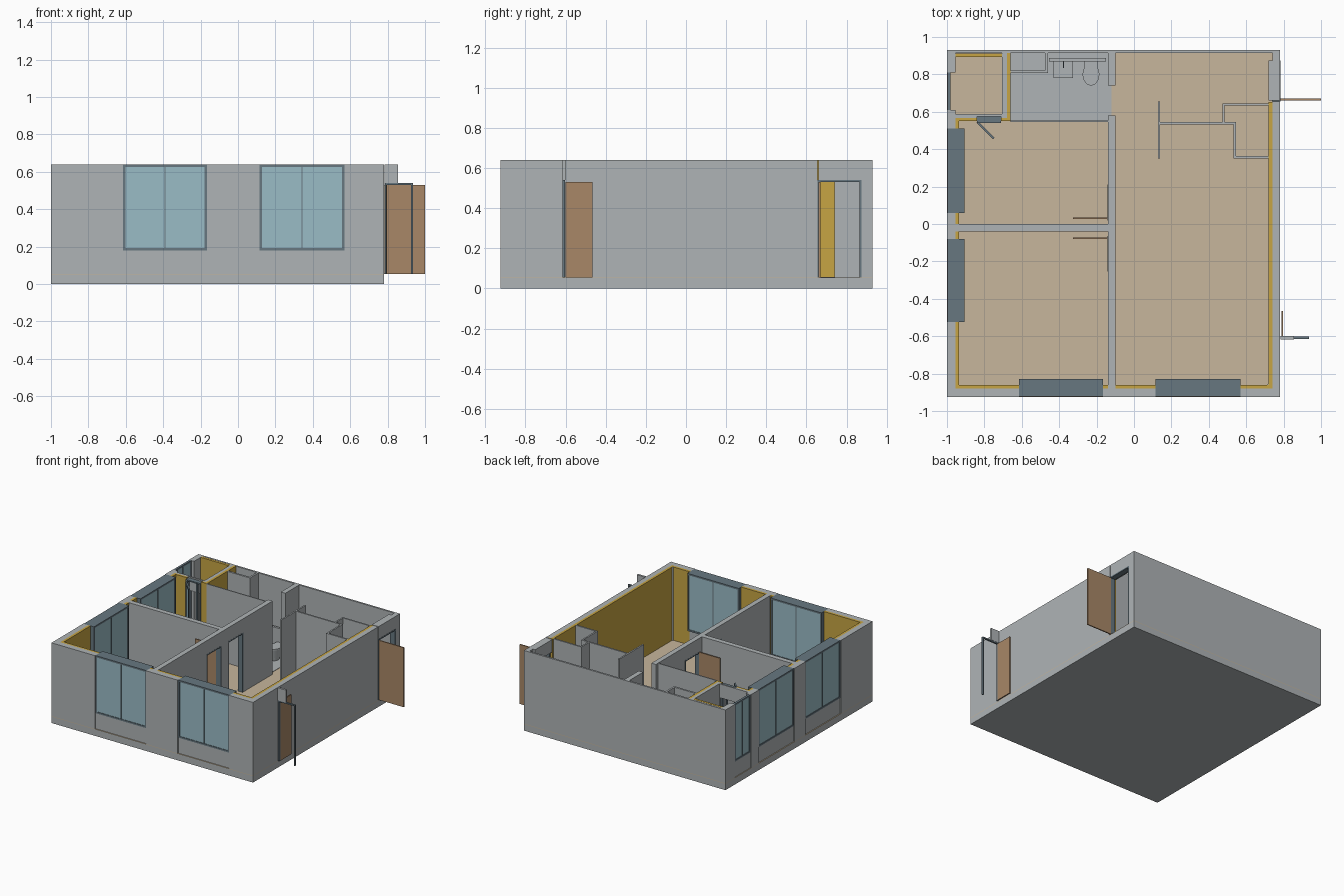
import bpy, bmesh, math
from mathutils import Matrix, Vector

if "Cube" in bpy.data.objects:
    bpy.data.objects.remove(bpy.data.objects["Cube"])

F, DOOR, SILL, TOP = 0.055, 0.53, 0.18, 0.64   # floor, door head, window sill, wall top


def material(name, rgb):
    m = bpy.data.materials.new(name)
    lin = [((c / 255 + 0.055) / 1.055) ** 2.4 for c in rgb]
    m.diffuse_color = (*lin, 1)
    m.use_nodes = True
    m.node_tree.nodes["Principled BSDF"].inputs["Base Color"].default_value = m.diffuse_color
    return m


WALL = material("wall_grey", (175, 180, 182))
FLOOR = material("floor_tan", (199, 182, 156))
GOLD = material("lining_gold", (199, 165, 68))
FRAME = material("frame_slate", (103, 119, 128))
GLASS = material("glass_blue", (154, 188, 198))
WOOD = material("door_brown", (168, 135, 103))


def finish(name, bm, mat):
    me = bpy.data.meshes.new(name)
    bm.to_mesh(me)
    bm.free()
    me.materials.append(mat)
    ob = bpy.data.objects.new(name, me)
    bpy.context.collection.objects.link(ob)
    return ob


def boxes(name, mat, items):
    """One object from boxes given as (x0, x1, y0, y1[, z0, z1])."""
    bm = bmesh.new()
    for it in items:
        x0, x1, y0, y1 = it[:4]
        z0, z1 = it[4:] if len(it) > 4 else (F, TOP)
        m = Matrix.Translation(((x0 + x1) / 2, (y0 + y1) / 2, (z0 + z1) / 2)) \
            @ Matrix.Diagonal((x1 - x0, y1 - y0, z1 - z0, 1))
        bmesh.ops.create_cube(bm, size=1, matrix=m)
    return finish(name, bm, mat)


def run(axis, a, b, c0, c1, z0=F, z1=TOP):
    """Box running from a to b along the axis, c0 to c1 across it."""
    return (a, b, c0, c1, z0, z1) if axis == "x" else (c0, c1, a, b, z0, z1)


def pieces(axis, a, b, c0, c1, gaps):
    """Wall stretches left between the gaps."""
    out = []
    for g0, g1 in list(gaps) + [(b, b)]:
        if g0 - a > 0.001:
            out.append(run(axis, a, g0, c0, c1))
        a = g1
    return out


def window(name, axis, a, b, c0, c1):
    """Deep framed window with two panes, glazed on both sides."""
    t, mid = 0.013, (a + b) / 2
    boxes(name + "_frame", FRAME, [
        run(axis, a, a + t, c0, c1, SILL, TOP), run(axis, b - t, b, c0, c1, SILL, TOP),
        run(axis, a + t, b - t, c0, c1, SILL, SILL + t),
        run(axis, a + t, b - t, c0, c1, TOP - t, TOP),
        run(axis, mid - 0.003, mid + 0.003, c0, c1, SILL + t, TOP - t)])
    boxes(name + "_glass", GLASS, [
        run(axis, a + t, b - t, c0 + 0.004, c1 - 0.004, SILL + t, TOP - t)])
    boxes(name + "_parapet", WALL, [run(axis, a, b, c0 + 0.003, min(c1, c0 + 0.06), F, SILL)])


def ellipsoid_drum(name, mat, x, y, z0, z1, rx, ry, taper=1.0, seg=20):
    bm = bmesh.new()
    bmesh.ops.create_cone(bm, cap_ends=True, segments=seg, radius1=taper, radius2=1,
                          depth=z1 - z0)
    bmesh.ops.transform(bm, verts=bm.verts, matrix=Matrix.Translation((x, y, (z0 + z1) / 2))
                        @ Matrix.Diagonal((rx, ry, 1, 1)))
    return finish(name, bm, mat)


# Base slab and floor finishes
boxes("base_slab", WALL, [(-1, 0.78, -0.925, 0.93, 0, F - 0.004)])
boxes("floor", FLOOR, [(-1, 0.78, -0.925, 0.93, F - 0.004, F)])
boxes("bathroom_floor", WALL, [(-0.66, -0.12, 0.55, 0.915, F, F + 0.003)])

# Outer walls, with gaps for the windows and the entrance
front_gaps = [(-0.615, -0.165), (0.115, 0.57)]
left_gaps = [(-0.525, -0.08), (0.06, 0.51), (0.61, 0.81)]
boxes("front_wall", WALL, pieces("x", -1, 0.78, -0.925, -0.88, front_gaps))
boxes("left_wall", WALL, pieces("y", -0.88, 0.915, -1, -0.955, left_gaps))
boxes("back_wall", WALL, [(-1, 0.78, 0.915, 0.93)])
boxes("right_wall", WALL, pieces("y", -0.88, 0.915, 0.74, 0.78, [(0.655, 0.875)])
      + [(0.72, 0.78, 0.66, 0.875, DOOR + 0.01, TOP)])

# Gold lining on the inner faces
boxes("front_lining", GOLD, pieces("x", -0.955, 0.74, -0.88, -0.86,
      [front_gaps[0], (-0.14, -0.10), front_gaps[1]]))
boxes("left_lining", GOLD, pieces("y", -0.86, 0.55, -0.955, -0.935,
      [left_gaps[0], (-0.04, 0.0), left_gaps[1]]))
boxes("right_lining", GOLD, [(0.72, 0.74, -0.86, 0.645), (0.72, 0.765, 0.645, 0.653),
                             (0.745, 0.765, 0.885, 0.912)])
boxes("store_lining", GOLD, [(-0.955, -0.705, 0.893, 0.912), (-0.68, -0.66, 0.55, 0.915),
                             (-0.955, -0.84, 0.55, 0.567), (-0.71, -0.68, 0.55, 0.567)])

# Windows
for i, (a, b) in enumerate(front_gaps):
    window(f"front_window_{i + 1}", "x", a, b, -0.921, -0.83)
for i, (a, b) in enumerate(left_gaps[:2]):
    window(f"left_window_{i + 1}", "y", a, b, -0.996, -0.905)
window("store_window", "y", *left_gaps[2], -0.998, -0.98)

# Inner walls
boxes("central_wall", WALL, pieces("y", -0.88, 0.915, -0.14, -0.10,
      [(-0.255, -0.065), (0.02, 0.21), (0.58, 0.74)])
      + [(-0.14, -0.10, a, b, DOOR, TOP) for a, b in [(-0.255, -0.065), (0.02, 0.21)]])
boxes("bedroom_divider", WALL, [(-0.955, -0.14, -0.04, 0.0)])
boxes("bathroom_walls", WALL, [(-0.66, -0.14, 0.546, 0.554), (-0.66, -0.46, 0.807, 0.822),
                               (-0.475, -0.46, 0.822, 0.915)])
boxes("store_walls", WALL, [(-0.705, -0.68, 0.567, 0.915), (-0.955, -0.84, 0.567, 0.587),
                            (-0.71, -0.705, 0.567, 0.587),
                            (-0.84, -0.71, 0.576, 0.587, DOOR, TOP)])
boxes("hall_partitions", WALL, [
    (0.128, 0.14, 0.35, 0.655), (0.14, 0.545, 0.533, 0.545), (0.473, 0.485, 0.545, 0.645),
    (0.485, 0.72, 0.633, 0.645), (0.533, 0.545, 0.35, 0.533), (0.545, 0.72, 0.35, 0.363)])
ellipsoid_drum("corner_pipe", WALL, 0.725, -0.865, F, TOP, 0.015, 0.015, seg=12)

# Doorway frames and open door leaves
def door_frame(name, axis, a, b, c0, c1, top=DOOR):
    t = 0.01
    boxes(name, FRAME, [run(axis, a, a + t, c0, c1, F, top), run(axis, b - t, b, c0, c1, F, top),
                        run(axis, a, b, c0, c1, top, top + t)])


door_frame("entrance_frame", "y", 0.655, 0.875, 0.738, 0.782)
door_frame("bedroom_frame_1", "y", -0.255, -0.065, -0.141, -0.099, DOOR - 0.01)
door_frame("bedroom_frame_2", "y", 0.02, 0.21, -0.141, -0.099, DOOR - 0.01)
boxes("entrance_door", WOOD, [(0.78, 1.0, 0.661, 0.67, F, DOOR)])
boxes("bedroom_doors", WOOD, [(-0.325, -0.14, 0.027, 0.035, F, DOOR),
                              (-0.325, -0.14, -0.08, -0.072, F, DOOR)])

# Free-standing door beside the right wall
door_frame("side_door_frame", "x", 0.785, 0.935, -0.615, -0.602)
boxes("side_door_header", WALL, [(0.783, 0.855, -0.617, -0.6, DOOR + 0.01, TOP)])
boxes("side_door", WOOD, [(0.788, 0.796, -0.6, -0.465, F, DOOR)])

# Store room door: slate frame and a glazed leaf swung open
door_frame("store_door_frame", "x", -0.84, -0.71, 0.54, 0.576, TOP - 0.02)
swing = (Matrix.Translation((-0.838, 0.545, 0)) @ Matrix.Rotation(math.radians(-45), 4, "Z"))
for ob in (
    boxes("store_door_leaf", FRAME, [(0, 0.015, -0.006, 0.006, F, 0.61),
                                     (0.11, 0.125, -0.006, 0.006, F, 0.61),
                                     (0.015, 0.11, -0.006, 0.006, F, 0.08),
                                     (0.015, 0.11, -0.006, 0.006, 0.59, 0.61)]),
    boxes("store_door_glass", GLASS, [(0.015, 0.11, -0.003, 0.003, 0.08, 0.59)]),
):
    ob.matrix_world = swing
# Fixed side light between the store frame posts
boxes("store_side_light", FRAME, [(-0.755, -0.745, 0.55, 0.565, F, TOP - 0.02)])

# Bathroom fittings
boxes("service_ledge", WALL, [(-0.455, -0.15, 0.87, 0.888, F, 0.27)])
boxes("sink_top", WALL, [(-0.43, -0.325, 0.78, 0.87, 0.2, 0.225)])
ellipsoid_drum("sink_basin", WALL, -0.377, 0.815, 0.14, 0.232, 0.047, 0.032, 0.6)
boxes("sink_tap", FRAME, [(-0.38, -0.374, 0.835, 0.87, 0.25, 0.256)])
ellipsoid_drum("toilet_bowl", WALL, -0.23, 0.80, F, 0.15, 0.043, 0.058, 0.6)
ellipsoid_drum("toilet_seat", WALL, -0.23, 0.80, 0.15, 0.16, 0.045, 0.06)
boxes("toilet_back", WALL, [(-0.265, -0.195, 0.84, 0.87, 0.1, 0.16)])
